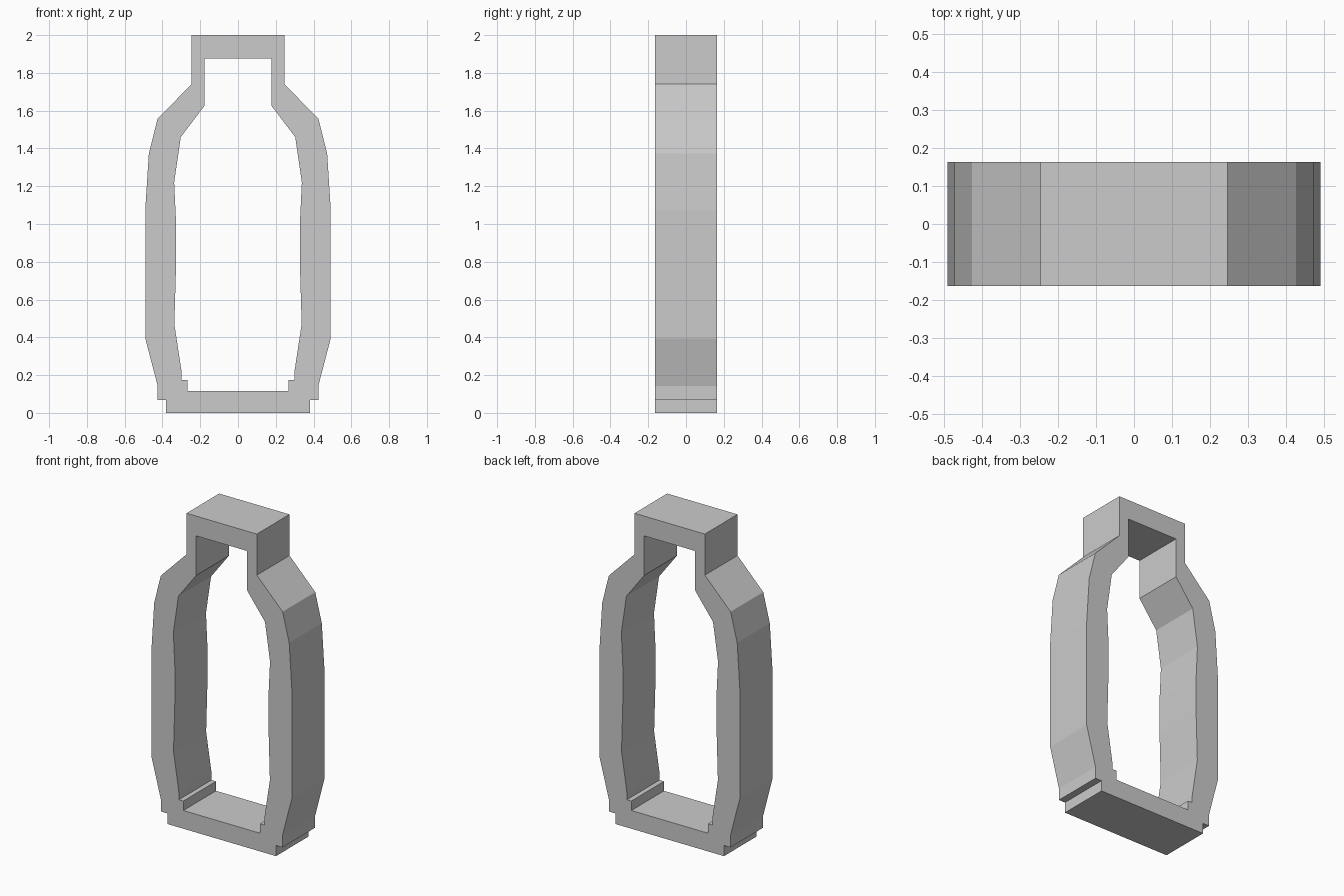
import bpy, bmesh
from mathutils import Vector

if "Cube" in bpy.data.objects:
    bpy.data.objects.remove(bpy.data.objects["Cube"])

HALF_DEPTH = 0.163

# Right-hand half profiles (x, z), bottom to top
OUTER = [(0.38, 0), (0.38, 0.067), (0.425, 0.067), (0.425, 0.142), (0.491, 0.395),
         (0.491, 1.075), (0.472, 1.373), (0.426, 1.557), (0.246, 1.74), (0.246, 2.0)]
INNER = [(0.268, 0.115), (0.268, 0.175), (0.299, 0.175), (0.299, 0.22), (0.337, 0.47),
         (0.328, 0.78), (0.328, 1.01), (0.338, 1.22), (0.303, 1.46), (0.178, 1.625),
         (0.178, 1.875)]


def add_loop(bm, half):
    """Mirror a half profile into a closed loop of edges."""
    pts = half + [(-x, z) for x, z in reversed(half)]
    vs = [bm.verts.new((x, -HALF_DEPTH, z)) for x, z in pts]
    return [bm.edges.new((v, vs[(i + 1) % len(vs)])) for i, v in enumerate(vs)]


# Bottle-shaped ring: fill between the two outlines, then extrude in depth
bm = bmesh.new()
edges = add_loop(bm, OUTER) + add_loop(bm, INNER)
bmesh.ops.triangle_fill(bm, edges=edges, use_beauty=True, normal=Vector((0, -1, 0)))
ext = bmesh.ops.extrude_face_region(bm, geom=bm.faces[:], use_keep_orig=True)
moved = [g for g in ext["geom"] if isinstance(g, bmesh.types.BMVert)]
bmesh.ops.translate(bm, verts=moved, vec=(0, 2 * HALF_DEPTH, 0))
bmesh.ops.recalc_face_normals(bm, faces=bm.faces[:])

mesh = bpy.data.meshes.new("bottle_frame")
bm.to_mesh(mesh)
bm.free()
bpy.context.collection.objects.link(bpy.data.objects.new("bottle_frame", mesh))
